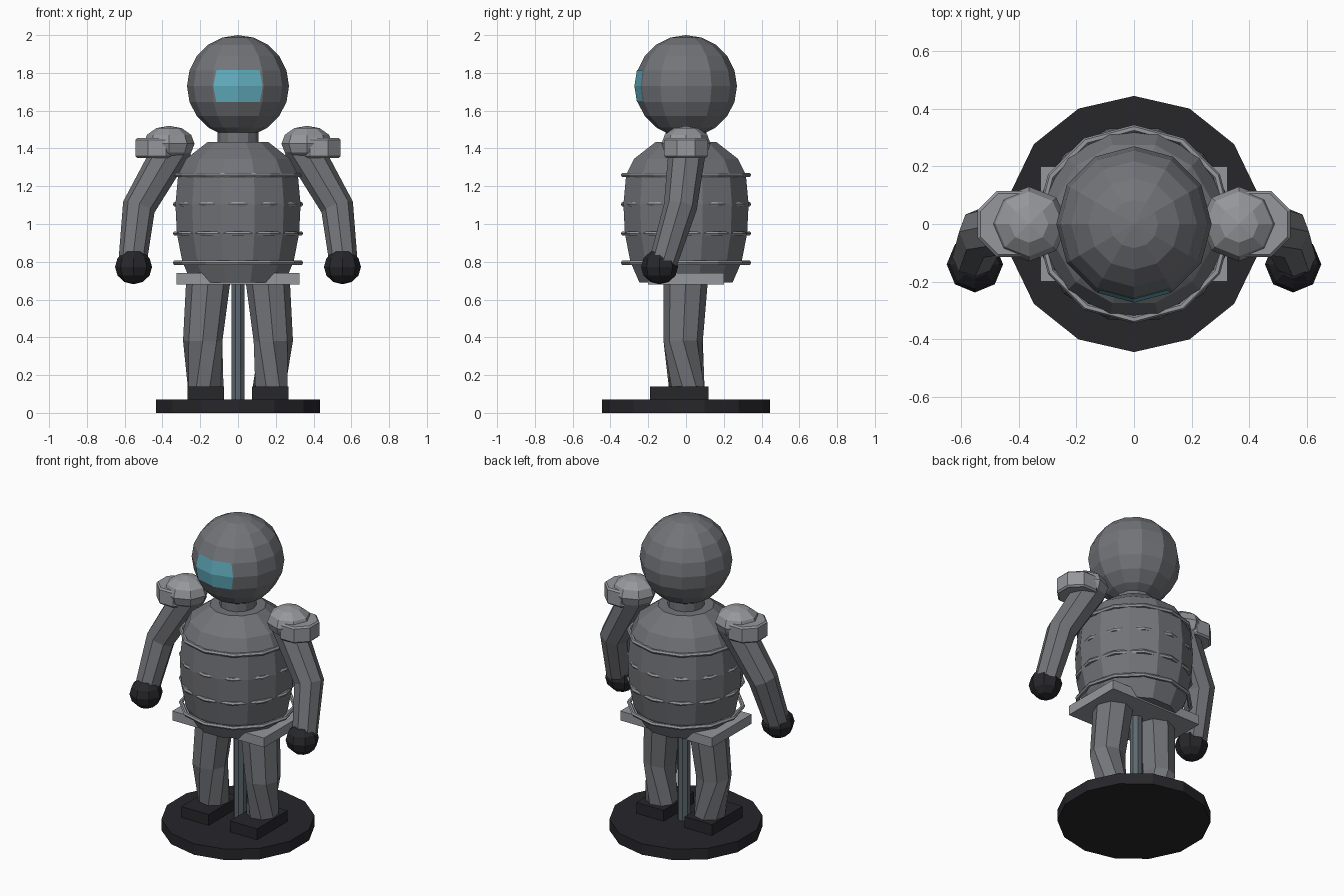
import bpy, bmesh
from math import sin, cos, pi, radians
from mathutils import Vector, Matrix

if "Cube" in bpy.data.objects:
    bpy.data.objects.remove(bpy.data.objects["Cube"])


def material(name, r, g, b):
    m = bpy.data.materials.new(name)
    m.diffuse_color = (r, g, b, 1)
    m.use_nodes = True
    m.node_tree.nodes["Principled BSDF"].inputs["Base Color"].default_value = m.diffuse_color
    return m


SUIT = material("suit_grey", 0.17, 0.175, 0.19)
LIGHT = material("light_grey", 0.30, 0.31, 0.33)
BLACK = material("black", 0.02, 0.02, 0.024)
STEEL = material("steel", 0.11, 0.14, 0.16)
GLASS = material("visor_blue", 0.12, 0.42, 0.52)


def finish(name, bm, mat):
    bmesh.ops.recalc_face_normals(bm, faces=bm.faces)
    me = bpy.data.meshes.new(name)
    bm.to_mesh(me)
    bm.free()
    me.materials.append(mat)
    ob = bpy.data.objects.new(name, me)
    bpy.context.collection.objects.link(ob)
    return ob


def loft(name, rings, mat):
    """Bridge a list of equal rings of points and cap both ends."""
    bm = bmesh.new()
    loops = [[bm.verts.new(p) for p in ring] for ring in rings]
    n = len(loops[0])
    for a, b in zip(loops, loops[1:]):
        for i in range(n):
            j = (i + 1) % n
            bm.faces.new((a[i], a[j], b[j], b[i]))
    bm.faces.new(loops[0])
    bm.faces.new(loops[-1])
    return finish(name, bm, mat)


def lathe(name, profile, sides, mat, turn=0, at=(0, 0)):
    """Profile of (radius, z); first vertex faces the front."""
    rings = [[(at[0] + r * sin(2 * pi * i / sides + turn),
               at[1] - r * cos(2 * pi * i / sides + turn), z)
              for i in range(sides)] for r, z in profile]
    return loft(name, rings, mat)


def limb(name, path, mat, sides=8):
    """Path of (centre, radius, twist in degrees), rings square to the path."""
    pts = [Vector(p[0]) for p in path]
    rings = []
    for k, (c, r, twist) in enumerate(path):
        d = pts[min(k + 1, len(pts) - 1)] - pts[max(k - 1, 0)]
        q = Vector((0, 0, -1)).rotation_difference(d)
        rings.append([pts[k] + q @ Vector((r * cos(a), r * sin(a), 0))
                      for a in (2 * pi * i / sides + radians(twist)
                                for i in range(sides))])
    return loft(name, rings, mat)


def ball(name, at, size, seg, rows, mat):
    bm = bmesh.new()
    bmesh.ops.create_uvsphere(bm, u_segments=seg, v_segments=rows, radius=1,
                              matrix=Matrix.LocRotScale(Vector(at), None, Vector(size)))
    return finish(name, bm, mat)


def box(name, lo, hi, mat):
    lo, hi = Vector(lo), Vector(hi)
    bm = bmesh.new()
    bmesh.ops.create_cube(bm, size=1,
                          matrix=Matrix.LocRotScale((lo + hi) / 2, None, hi - lo))
    return finish(name, bm, mat)


# display base and support pole
lathe("display_base", [(0.445, 0), (0.445, 0.07)], 14, BLACK)
lathe("support_pole", [(0.038, 0.05), (0.038, 0.75)], 8, STEEL, pi / 8, (0, 0.02))

# torso, neck and hip belt
lathe("torso", [(0.255, 0.69), (0.305, 0.80), (0.335, 0.95), (0.343, 1.105),
                (0.328, 1.26), (0.285, 1.345), (0.165, 1.435)], 12, SUIT, pi / 12)
lathe("neck", [(0.108, 1.40), (0.108, 1.52)], 12, SUIT)
box("hip_belt", (-0.325, -0.2, 0.68), (0.325, 0.2, 0.74), LIGHT)

# hoops around the torso
for k in range(4):
    z = 0.795 + 0.155 * k
    rings = []
    for i in range(12):
        a = 2 * pi * i / 12
        rings.append([((0.332 + 0.013 * cos(t)) * sin(a),
                       -(0.332 + 0.013 * cos(t)) * cos(a), z + 0.013 * sin(t))
                      for t in (2 * pi * j / 6 for j in range(6))])
    bm = bmesh.new()
    loops = [[bm.verts.new(p) for p in ring] for ring in rings]
    for i in range(12):
        for j in range(6):
            a, b, m = loops[i], loops[(i + 1) % 12], (j + 1) % 6
            bm.faces.new((a[j], a[m], b[m], b[j]))
    finish(f"torso_hoop_{k + 1}", bm, LIGHT)

# helmet
HEAD, R = Vector((0, 0, 1.73)), 0.27
ball("helmet", HEAD, (R, R, R), 12, 10, SUIT)


# visor patch lying just proud of the helmet facets
def on_helmet(side, lat):
    def p(az):
        return Vector((sin(az) * cos(lat), -cos(az) * cos(lat), sin(lat))) * R
    edge = 0.96 if lat == 0 else 0.88
    return HEAD + p(0).lerp(p(side * pi / 6), edge * abs(side)) * 1.012


bm = bmesh.new()
grid = [[bm.verts.new(on_helmet(s, radians(lat))) for s in (-1, 0, 1)]
        for lat in (-18, 0, 18)]
for i in range(2):
    for j in range(2):
        bm.faces.new((grid[i][j], grid[i][j + 1], grid[i + 1][j + 1], grid[i + 1][j]))
finish("visor", bm, GLASS)

# arms and legs, once per side
for side, s in (("left", -1), ("right", 1)):
    ball(f"{side}_shoulder_pad", (s * 0.365, 0, 1.425), (0.135, 0.13, 0.095), 8, 6, LIGHT)
    lathe(f"{side}_shoulder_cuff", [(0.115, 1.35), (0.125, 1.36), (0.125, 1.445), (0.115, 1.455)],
          8, LIGHT, pi / 8, (s * 0.428, 0))
    limb(f"{side}_arm", [((s * 0.335, 0.01, 1.42), 0.10, 0),
                         ((s * 0.525, -0.03, 1.09), 0.088, 0),
                         ((s * 0.558, -0.12, 0.80), 0.075, 0)], SUIT)
    ball(f"{side}_glove", (s * 0.553, -0.14, 0.773), (0.098, 0.098, 0.092), 8, 6, BLACK)
    limb(f"{side}_leg", [((s * 0.155, 0, 0.73), 0.118, 0),
                         ((s * 0.187, -0.015, 0.38), 0.104, 0),
                         ((s * 0.17, 0.005, 0.12), 0.095, s * 35)], SUIT)
    x = sorted((s * 0.075, s * 0.268))
    box(f"{side}_boot", (x[0], -0.19, 0.07), (x[1], 0.12, 0.14), BLACK)
